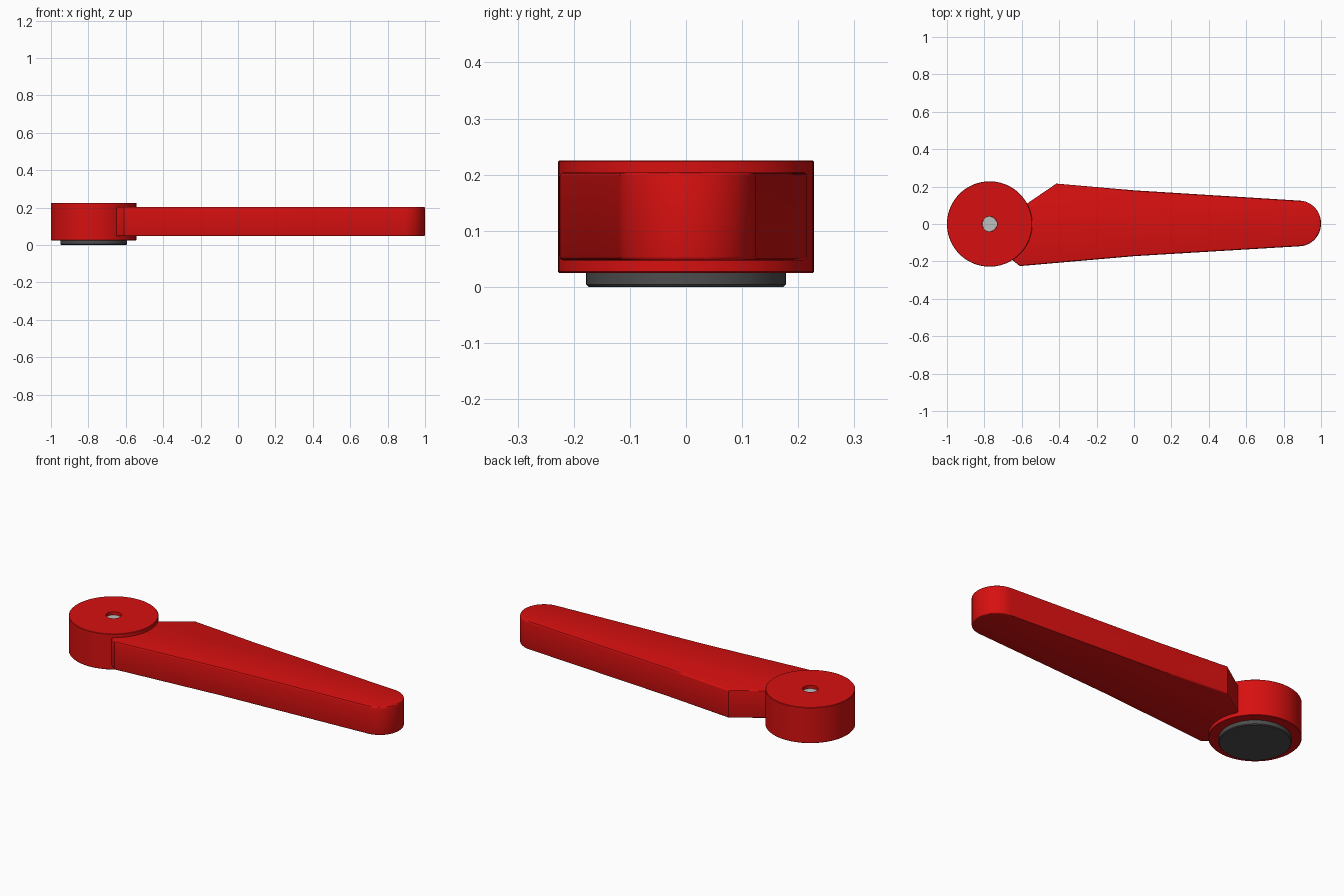
import bpy, bmesh, math

if "Cube" in bpy.data.objects:
    bpy.data.objects.remove(bpy.data.objects["Cube"])

HUB_X = -0.772


def material(name, rgb):
    m = bpy.data.materials.new(name)
    m.diffuse_color = (*rgb, 1)
    m.use_nodes = True
    m.node_tree.nodes["Principled BSDF"].inputs["Base Color"].default_value = m.diffuse_color
    return m


RED = material("red", (0.68, 0.005, 0.005))
DARK = material("dark grey", (0.075, 0.075, 0.075))
STEEL = material("light steel", (0.52, 0.52, 0.52))


def finish(name, bm, mat):
    bmesh.ops.recalc_face_normals(bm, faces=bm.faces)
    me = bpy.data.meshes.new(name)
    bm.to_mesh(me)
    bm.free()
    me.materials.append(mat)
    me.shade_smooth()
    me.set_sharp_from_angle(angle=math.radians(30))
    ob = bpy.data.objects.new(name, me)
    bpy.context.collection.objects.link(ob)
    return ob


def lathe(name, profile, mat, steps=96):
    """Spin a closed (radius, z) profile about the hub axis."""
    bm = bmesh.new()
    vs = [bm.verts.new((HUB_X + r, 0, z)) for r, z in profile]
    es = [bm.edges.new(p) for p in zip(vs, vs[1:])]
    bmesh.ops.spin(bm, geom=vs + es, cent=(HUB_X, 0, 0), axis=(0, 0, 1),
                   angle=math.tau, steps=steps)
    bmesh.ops.remove_doubles(bm, verts=bm.verts, dist=1e-4)
    return finish(name, bm, mat)


# Round hub with a small hole in its top
lathe("hub", [(0, 0.19), (0.04, 0.19), (0.04, 0.225), (0.226, 0.225),
              (0.228, 0.223), (0.228, 0.027), (0.226, 0.025), (0, 0.025)], RED)
# Dark foot disc under the hub
lathe("foot_disc", [(0, 0.03), (0.178, 0.03), (0.178, 0.004),
                    (0.174, 0), (0, 0)], DARK)
# Steel pin recessed in the hole
lathe("pin", [(0, 0.188), (0.0395, 0.188), (0.0395, 0.207), (0, 0.207)], STEEL, 32)

# Tapered lever arm with rounded tip
outline = [(-0.66, -0.185), (-0.61, -0.225), (0, -0.172)]
for i in range(25):
    a = math.radians(-86 + 172 * i / 24)
    outline.append((0.882 + 0.118 * math.cos(a), 0.003 + 0.122 * math.sin(a)))
outline += [(0, 0.18), (-0.415, 0.216), (-0.65, 0.056)]

bm = bmesh.new()
base = bm.faces.new([bm.verts.new((x, y, 0.047)) for x, y in outline])
ext = bmesh.ops.extrude_face_region(bm, geom=[base], use_keep_orig=True)
bmesh.ops.translate(bm, vec=(0, 0, 0.157),
                    verts=[g for g in ext["geom"] if isinstance(g, bmesh.types.BMVert)])
bmesh.ops.recalc_face_normals(bm, faces=bm.faces)
# Softened top and bottom rims
rims = [e for e in bm.edges if abs(e.verts[0].co.z - e.verts[1].co.z) < 1e-5]
bmesh.ops.bevel(bm, geom=rims, offset=0.007, segments=3, profile=0.5, affect='EDGES')
finish("lever_arm", bm, RED)
